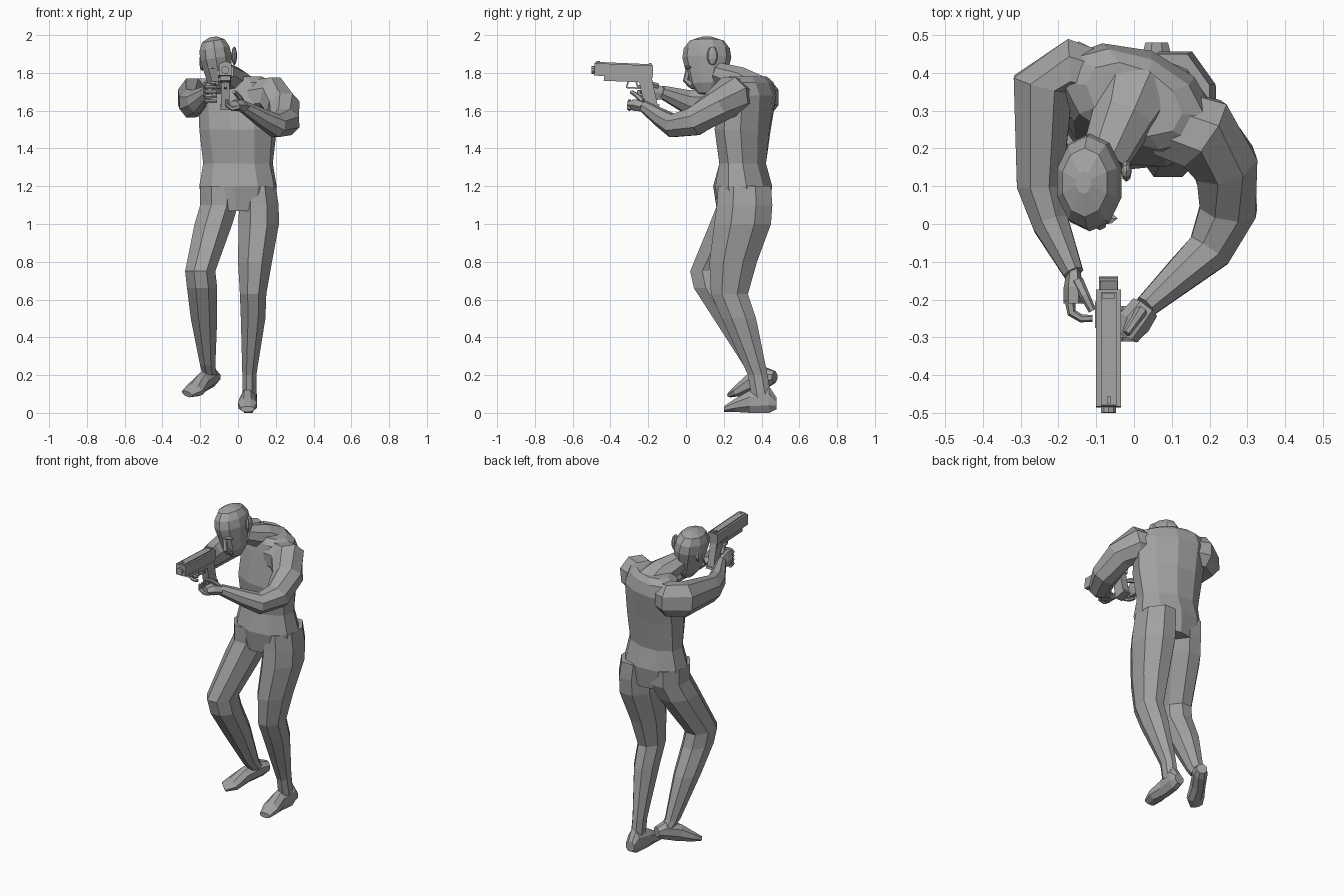
import bpy, bmesh, math
from mathutils import Vector, Matrix

cube = bpy.data.objects.get("Cube")
if cube:
    bpy.data.objects.remove(cube)

GREY = (.36, .36, .36, 1)
clay = bpy.data.materials.new("plain_grey")
clay.use_nodes = True
clay.diffuse_color = GREY
clay.node_tree.nodes["Principled BSDF"].inputs["Base Color"].default_value = GREY

ACROSS = Vector((1, 0, 0))
FORWARD = Vector((0, -1, 0))
UP = Vector((0, 0, 1))


def finish(name, bm):
    bmesh.ops.recalc_face_normals(bm, faces=bm.faces)
    mesh = bpy.data.meshes.new(name)
    bm.to_mesh(mesh)
    bm.free()
    mesh.materials.append(clay)
    obj = bpy.data.objects.new(name, mesh)
    bpy.context.collection.objects.link(obj)
    return obj


def loft(name, sections, ratio=1, across=ACROSS, axis=None, sides=8, twist=0):
    """Skin faceted rings; each section is x, y, z, half width and optional half depth."""
    bm = bmesh.new()
    points = [Vector(section[:3]) for section in sections]
    last = len(points) - 1
    rings = []
    for i, section in enumerate(sections):
        normal = axis or points[min(i + 1, last)] - points[max(i - 1, 0)]
        normal = normal.normalized()
        turned = Matrix.Rotation(math.radians(twist * (i + 1)), 3, 'Z') @ across
        u = (turned - normal * turned.dot(normal)).normalized()
        v = normal.cross(u)
        width = section[3]
        depth = section[4] if len(section) > 4 else width * ratio
        grow = 1 / math.cos(math.pi / sides)
        angles = [math.tau * (k + .5) / sides for k in range(sides)]
        rings.append([bm.verts.new(points[i] + grow * (u * width * math.cos(a)
                                                       + v * depth * math.sin(a)))
                      for a in angles])
    for lower, upper in zip(rings, rings[1:]):
        for k in range(sides):
            j = (k + 1) % sides
            bm.faces.new((lower[k], lower[j], upper[j], upper[k]))
    bm.faces.new(rings[0])
    bm.faces.new(rings[-1])
    return finish(name, bm)


def rod(name, points, start, end, across=UP):
    """Six-sided bent rod that tapers from start to end."""
    last = len(points) - 1
    loft(name, [(*p, start + (end - start) * i / last) for i, p in enumerate(points)],
         across=across, sides=6)


def box(name, centre, size, pitch=0):
    bm = bmesh.new()
    bmesh.ops.create_cube(bm, size=1)
    bmesh.ops.scale(bm, vec=size, verts=bm.verts)
    obj = finish(name, bm)
    obj.location = centre
    obj.rotation_euler.x = math.radians(pitch)


def ball(name, centre, size):
    bm = bmesh.new()
    bmesh.ops.create_uvsphere(bm, u_segments=8, v_segments=5, radius=1)
    bmesh.ops.scale(bm, vec=size, verts=bm.verts)
    finish(name, bm).location = centre


# Trunk, twisting toward the shoulders
trunk = [(1.07, .18, .13), (1.2, .2, .15), (1.32, .18, .12), (1.5, .2, .14),
         (1.68, .21, .13), (1.75, .19, .11), (1.78, .13, .08)]
loft("torso", [(0, .3 + .03 * (z > 1.6), z, w, d) for z, w, d in trunk],
     axis=UP, sides=10, twist=-4)
loft("neck", [(0, .35, 1.7, .11), (-.03, .28, 1.76, .08), (-.08, .17, 1.8, .06)], ratio=.9)

# Head, leaning to its right
LEAN = Vector((-.15, 0, 1))
skull = [(1.69, .03), (1.74, .06), (1.82, .075), (1.88, .085), (1.93, .08), (1.97, .06), (1.99, .02)]
loft("head", [(-.09 - .15 * (z - 1.7), .11, z, w) for z, w in skull],
     ratio=1.45, axis=LEAN, sides=10)
rod("nose", [(-.1, .01, 1.82), (-.09, 0, 1.76), (-.09, .03, 1.74)], .01, .02, ACROSS)
ball("brow", (-.1, .015, 1.83), (.06, .02, .012))
ball("lips", (-.09, .035, 1.725), (.03, .014, .012))
for side, x, z in (("left", -.02, 1.89), ("right", -.19, 1.86)):
    ball(side + "_ear", (x, .14, z), (.015, .03, .05))

# Legs
loft("left_leg", [(.1, .31, 1.2, .1), (.11, .31, 1.1, .105), (.11, .3, 1, .107),
                  (.09, .25, .8, .09), (.08, .23, .63, .07), (.08, .28, .5, .065),
                  (.06, .38, .2, .037), (.06, .4, .08, .037)], ratio=1.4, axis=UP)
loft("right_leg", [(-.1, .3, 1.2, .1), (-.1, .3, 1.1, .1), (-.13, .26, 1, .1),
                   (-.2, .13, .75, .08), (-.19, .15, .66, .08), (-.18, .24, .5, .07),
                   (-.16, .36, .25, .04), (-.15, .4, .2, .037)], ratio=1.35, axis=UP)

# Feet, the right one with raised heel
loft("left_foot", [(.06, .48, .05, .03), (.06, .44, .07, .04, .07), (.05, .34, .06, .04, .06),
                   (.05, .26, .04, .05, .035), (.05, .2, .02, .035, .015)], axis=FORWARD)
loft("right_foot", [(-.12, .47, .19, .03), (-.14, .43, .19, .04, .05), (-.19, .35, .16, .04, .05),
                    (-.23, .28, .12, .05, .03), (-.27, .24, .1, .035, .015)])

# Arms reaching forward to the grip
loft("right_arm", [(-.06, .38, 1.67, .08), (-.17, .41, 1.67, .1), (-.24, .37, 1.67, .1),
                   (-.25, .1, 1.64, .075), (-.22, 0, 1.65, .06), (-.16, -.13, 1.7, .033)],
     ratio=.8, across=UP)
loft("left_arm", [(.08, .27, 1.67, .09), (.18, .24, 1.68, .1), (.24, .16, 1.62, .085),
                  (.25, .04, 1.54, .075), (.2, -.07, 1.52, .06), (.13, -.13, 1.56, .047),
                  (.03, -.22, 1.62, .03)], across=UP)

# Hands with curled fingers
loft("right_palm", [(-.16, -.12, 1.69, .03), (-.16, -.17, 1.7, .046), (-.16, -.21, 1.7, .046)],
     ratio=.5, across=UP, sides=6)
loft("left_palm", [(.03, -.22, 1.62, .026), (0, -.26, 1.63, .03), (-.02, -.3, 1.63, .02)],
     ratio=1.3, across=UP, sides=6)
for i in range(4):
    z = 1.65 + .025 * i
    rod(f"right_finger_{i}", [(-.17, -.2, z), (-.165, -.235, z), (-.14, -.25, z), (-.11, -.25, z)],
        .012, .008)
    y = -.3 + .024 * i
    rod(f"left_finger_{i}", [(.01, y, 1.62), (-.03, y, 1.61), (-.06, y, 1.63), (-.06, y, 1.66)],
        .012, .008, FORWARD)
rod("right_thumb", [(-.15, -.15, 1.73), (-.13, -.19, 1.745), (-.11, -.23, 1.745)], .014, .009)
rod("left_thumb", [(.02, -.23, 1.65), (0, -.26, 1.68), (-.02, -.29, 1.7)], .014, .009)

# Pistol, muzzle slightly raised
MID = -.067
TILT = -2.5
box("slide", (MID, -.33, 1.812), (.066, .31, .066), TILT)
box("slide_top", (MID, -.33, 1.847), (.042, .3, .01), TILT)
box("frame", (MID, -.31, 1.77), (.054, .25, .034), TILT)
loft("barrel", [(MID, -.47, 1.815, .02), (MID, -.5, 1.816, .02)], sides=10)
box("front_sight", (MID, -.465, 1.857), (.01, .02, .012), TILT)
box("rear_sight", (MID, -.19, 1.845), (.034, .014, .014), TILT)
box("grip", (MID, -.2, 1.695), (.046, .07, .15), 12)
box("grip_base", (MID, -.18, 1.62), (.05, .08, .014), 12)
box("guard_front", (MID, -.31, 1.74), (.016, .008, .04), -15)
box("guard_bottom", (MID, -.27, 1.72), (.016, .085, .008), TILT)
box("trigger", (MID, -.26, 1.74), (.01, .008, .035), 15)
box("slide_catch", (MID - .03, -.24, 1.78), (.012, .07, .012), TILT)
